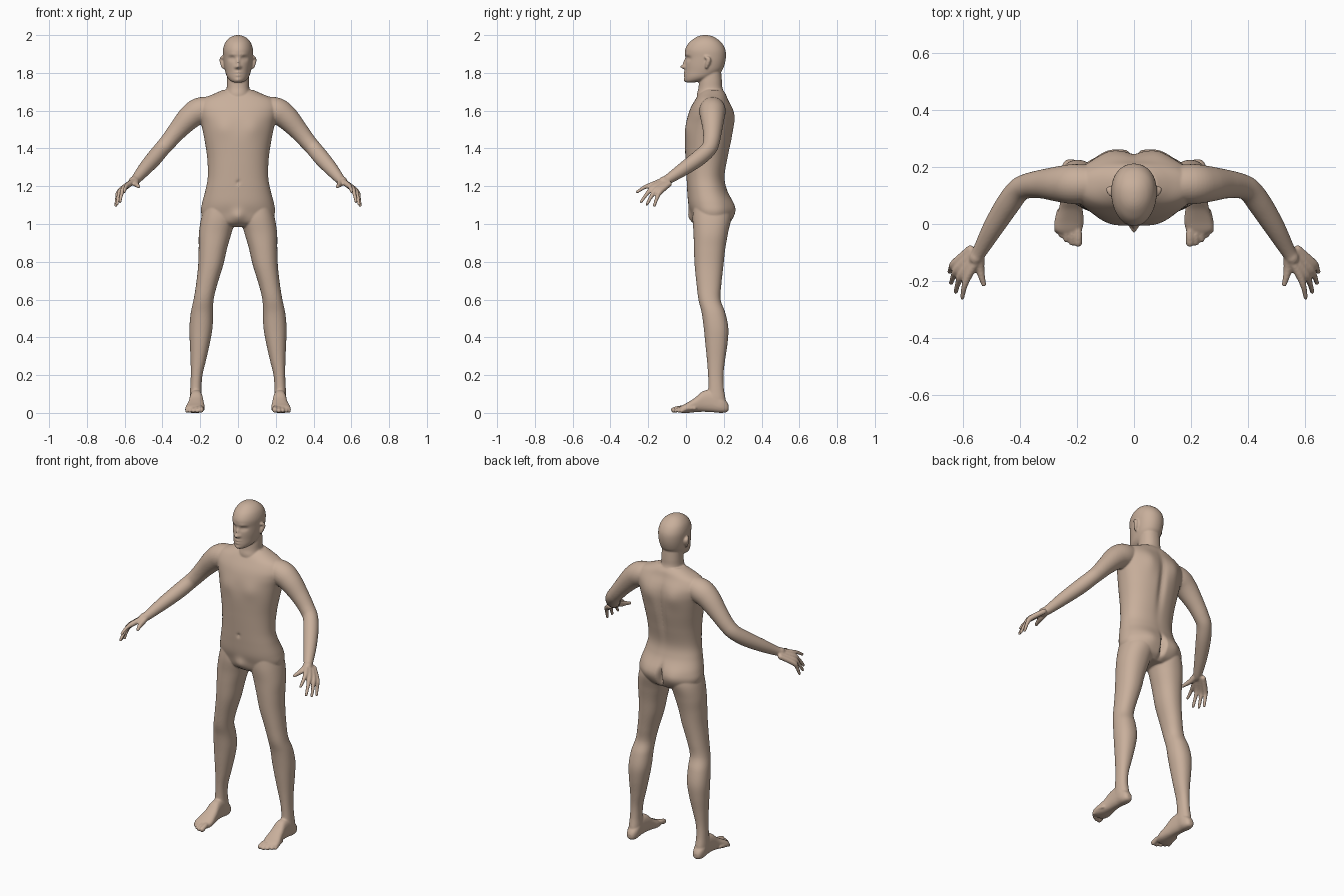
import bpy, bmesh, math
from mathutils import Vector

bm = bmesh.new()


def spline(rows, steps):
    """Catmull-Rom interpolation of rows of numbers."""
    out, last = [], len(rows) - 1
    for i in range(last):
        a, b, c, d = (rows[min(max(i + k, 0), last)] for k in (-1, 0, 1, 2))
        for s in range(steps):
            t = s / steps
            out.append([0.5 * (2*q + (r - p)*t + (2*p - 5*q + 4*r - w)*t*t + (3*q - p - 3*r + w)*t**3)
                        for p, q, r, w in zip(a, b, c, d)])
    return out + [list(rows[-1])]


def skin(rings):
    """Closed surface through rings of points."""
    vs = [[bm.verts.new(p) for p in r] for r in rings]
    n = len(vs[0])
    for a, b in zip(vs, vs[1:]):
        for j in range(n):
            bm.faces.new((a[j], a[(j + 1) % n], b[(j + 1) % n], b[j]))
    bm.faces.new(vs[0])
    bm.faces.new(vs[-1])


def loft(rows, axis='z', side=1, power=2.2, egg=0.0, segs=64, steps=6):
    """Rows are (position on axis, centre x, half width, low, high)."""
    rings = []
    for t, cx, rx, lo, hi in spline(rows, steps):
        ring = []
        for j in range(segs):
            a = 2 * math.pi * j / segs
            c, s = math.cos(a), math.sin(a)
            u = math.copysign(abs(c) ** (2 / power), c)
            v = math.copysign(abs(s) ** (2 / power), s)
            x = side * (cx + rx * u * (1 + egg * v))
            w = (lo + hi) / 2 + (hi - lo) / 2 * v
            ring.append((x, w, t) if axis == 'z' else (x, t, w))
        rings.append(ring)
    skin(rings)


def tube(rows, side=1, segs=20, steps=6):
    """Round limb through rows of (x, y, z, radius) with rounded ends."""
    pts = spline(rows, steps)
    for end, nxt in ((0, 1), (-1, -2)):
        p, q = Vector(pts[end][:3]), Vector(pts[nxt][:3])
        d, r = (p - q).normalized(), pts[end][3]
        for f, g in ((0.5, 0.85), (0.85, 0.5)):
            row = [*(p + d * r * f), r * g]
            pts.insert(0, row) if end == 0 else pts.append(row)
    rings = []
    for i, row in enumerate(pts):
        d = Vector(pts[min(i + 1, len(pts) - 1)][:3]) - Vector(pts[max(i - 1, 0)][:3])
        u = d.cross(Vector((0.3, 0.2, 1)) if abs(d.normalized().z) < 0.9 else Vector((0, 1, 0))).normalized()
        v = d.cross(u).normalized()
        ring = []
        for j in range(segs):
            a = 2 * math.pi * j / segs
            p = Vector(row[:3]) + (u * math.cos(a) + v * math.sin(a)) * row[3]
            ring.append((p.x * side, p.y, p.z))
        rings.append(ring)
    skin(rings)


# torso
loft([(0.985, 0, .10, .07, .20), (1.01, 0, .17, .04, .235), (1.06, 0, .195, .025, .255), (1.11, 0, .19, .012, .25),
      (1.18, 0, .172, .006, .218), (1.25, 0, .16, .002, .205), (1.35, 0, .163, -.003, .222),
      (1.45, 0, .178, -.006, .243), (1.53, 0, .195, .002, .252), (1.58, 0, .21, .012, .25),
      (1.62, 0, .215, .027, .24), (1.66, 0, .19, .05, .222), (1.69, 0, .125, .07, .21), (1.71, 0, .08, .09, .195)],
     segs=120)
# neck
loft([(1.62, 0, .08, .07, .21), (1.68, 0, .068, .058, .208), (1.72, 0, .06, .066, .193),
      (1.76, 0, .058, .07, .19), (1.82, 0, .055, .08, .185)])
# head
loft([(1.75, 0, .024, .0, .05), (1.76, 0, .042, -.006, .10), (1.78, 0, .058, -.007, .15), (1.81, 0, .068, -.005, .188),
      (1.84, 0, .074, -.005, .203), (1.88, 0, .078, -.003, .211), (1.92, 0, .079, -.005, .209),
      (1.955, 0, .07, .012, .192), (1.98, 0, .052, .04, .165), (1.994, 0, .03, .065, .14), (2.0, 0, .008, .09, .115)],
     power=2.1, egg=.08, segs=140, steps=8)

finger_ends = [  # knuckle, fingertip
    ((.58, -.178, 1.208), (.602, -.258, 1.17)), ((.60, -.172, 1.195), (.625, -.238, 1.117)),
    ((.617, -.156, 1.182), (.641, -.207, 1.104)), ((.628, -.138, 1.17), (.646, -.168, 1.097))]
toe_tips = [(.196, -.066, .015), (.217, -.066, .011), (.237, -.054, .011), (.255, -.039, .010), (.27, -.024, .010)]

for side in (1, -1):
    # leg
    loft([(1.10, .10, .075, .04, .22), (1.03, .105, .09, .035, .235), (.95, .121, .086, .04, .222),
          (.87, .133, .075, .042, .208), (.78, .145, .066, .046, .198), (.68, .166, .056, .056, .187),
          (.60, .182, .053, .066, .183), (.53, .191, .059, .083, .208), (.45, .196, .061, .094, .224),
          (.37, .202, .053, .102, .22), (.28, .21, .041, .111, .207), (.20, .219, .031, .117, .198),
          (.13, .223, .03, .118, .2), (.07, .223, .033, .11, .21), (.03, .223, .03, .11, .21)], side=side)
    # foot
    loft([(.226, .222, .012, .015, .04), (.215, .222, .025, .004, .06), (.185, .222, .034, 0, .09),
          (.14, .222, .033, .004, .12), (.09, .221, .036, .006, .115), (.05, .222, .042, .004, .082),
          (.01, .226, .05, .0, .056), (-.02, .23, .048, .0, .04), (-.035, .226, .035, .004, .03)],
         axis='y', side=side, power=2.5)
    # toes
    for x, y, r in toe_tips:
        tube([(x * .8 + .045, y + .07, .024, r), (x, y + .03, .024, r * .95), (x, y, r, r)], side)
    # arm
    tube([(.12, .14, 1.615, .06), (.20, .14, 1.60, .07), (.255, .14, 1.565, .064), (.32, .14, 1.495, .051),
          (.37, .134, 1.435, .044), (.405, .118, 1.395, .042), (.445, .065, 1.347, .042), (.495, -.015, 1.29, .036),
          (.54, -.095, 1.237, .026), (.555, -.12, 1.227, .024)], side, segs=32)
    # palm and fingers
    for i, (k, t) in enumerate(finger_ends):
        m = [(a + b) / 2 for a, b in zip(k, t)]
        tube([(.54 + .011 * i, -.11 + .007 * i, 1.236 - .008 * i, .015), (*k, .015),
              (m[0] + .003, m[1], m[2] + .006, .0105), (*t, .008)], side)
    # thumb
    tube([(.54, -.11, 1.23, .017), (.54, -.15, 1.213, .016), (.534, -.185, 1.205, .012), (.526, -.212, 1.198, .009)], side)
    # ear
    tube([(.079, .108, 1.83, .008), (.083, .115, 1.85, .012), (.086, .12, 1.872, .012), (.083, .105, 1.882, .008)], side)

# relief: (x, y, z, spread x, y, z, push along y), mirrored when x is not 0
relief = [
    (0, 0, 1.832, .011, .05, .010, -.027), (0, 0, 1.855, .008, .05, .017, -.012),    # nose
    (.013, 0, 1.83, .007, .05, .007, -.007),                                          # nostrils
    (.033, 0, 1.876, .016, .06, .011, .013), (.032, 0, 1.874, .009, .05, .006, -.006),  # eyes
    (.03, 0, 1.897, .022, .05, .008, -.004),                                          # brows
    (0, 0, 1.803, .018, .05, .005, -.009), (0, 0, 1.787, .016, .05, .005, -.008),     # lips
    (0, 0, 1.763, .014, .04, .010, -.007),                                            # chin
    (.08, 0, 1.51, .055, .05, .05, -.008), (0, 0, 1.22, .009, .05, .010, .009),       # chest, navel
    (0, .25, 1.45, .022, .06, .16, -.014), (.085, .25, 1.57, .05, .06, .07, .012),    # spine, shoulder blades
    (.085, .25, 1.075, .055, .06, .055, .012), (0, .26, 1.06, .012, .08, .055, -.04),  # buttocks
    (0, .03, 1.04, .035, .06, .035, -.018),                                           # groin
]
for v in bm.verts:
    p, push = v.co.copy(), 0
    for x, y, z, sx, sy, sz, d in relief:
        for s in ((1, -1) if x else (1,)):
            e = ((p.x - s * x) / sx) ** 2 + ((p.y - y) / sy) ** 2 + ((p.z - z) / sz) ** 2
            push += d * math.exp(-e)
    v.co.y += push

# fuse the parts into one smooth skin
bmesh.ops.recalc_face_normals(bm, faces=bm.faces)
mesh = bpy.data.meshes.new("body")
bm.to_mesh(mesh)
bm.free()
body = bpy.data.objects.new("body", mesh)
bpy.context.collection.objects.link(body)
remesh = body.modifiers.new("fuse", 'REMESH')
remesh.mode = 'VOXEL'
remesh.voxel_size = 0.0048
remesh.use_smooth_shade = True
smooth = body.modifiers.new("soften", 'SMOOTH')
smooth.factor = 0.5
smooth.iterations = 4

mat = bpy.data.materials.new("skin")
mat.diffuse_color = (0.58, 0.43, 0.33, 1)
mesh.materials.append(mat)
